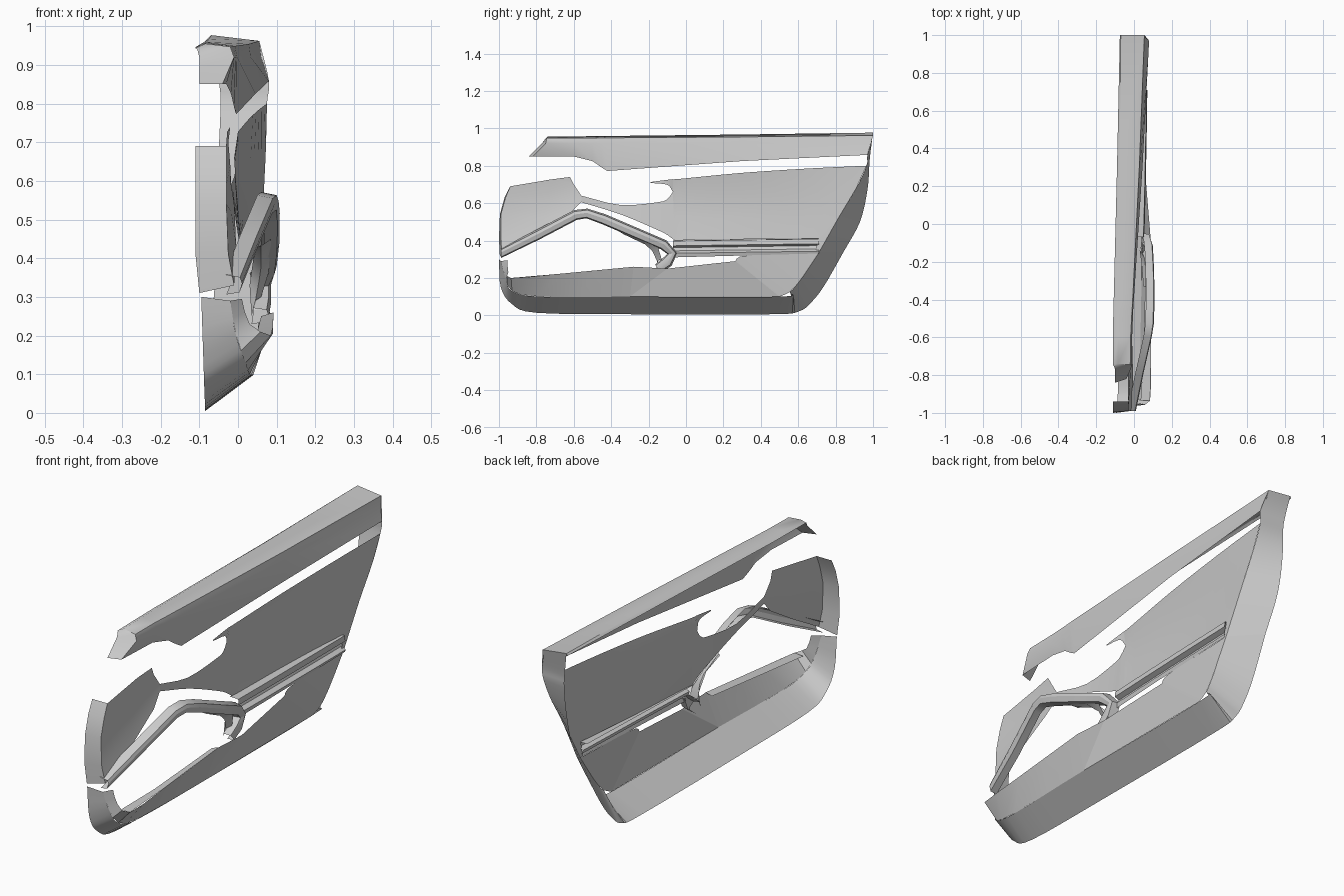
import bpy, math
from mathutils import Vector


def curve(pts, n):
    """Catmull-Rom resampling of a polyline, n steps per span."""
    p = [Vector(q) for q in pts]
    if n == 1:
        return p
    p = [2 * p[0] - p[1]] + p + [2 * p[-1] - p[-2]]
    out = []
    for i in range(1, len(p) - 2):
        a, b, c, d = p[i - 1:i + 3]
        for k in range(n):
            t = k / n
            out.append(0.5 * (2 * b + (c - a) * t + (2 * a - 5 * b + 4 * c - d) * t * t
                              + (3 * b - a - 3 * c + d) * t ** 3))
    return out + [p[-2]]


def loft(name, rows, n=1, angle=30):
    """Sheet surface through rows of (x, y, z) points."""
    rows = [curve(r, n) for r in rows]
    m = len(rows[0])
    verts = [v for r in rows for v in r]
    faces = [(i * m + j, i * m + j + 1, (i + 1) * m + j + 1, (i + 1) * m + j)
             for i in range(len(rows) - 1) for j in range(m - 1)]
    me = bpy.data.meshes.new(name)
    me.from_pydata(verts, [], faces)
    me.validate()
    ob = bpy.data.objects.new(name, me)
    bpy.context.collection.objects.link(ob)
    bpy.context.view_layer.objects.active = ob
    ob.select_set(True)
    bpy.ops.object.mode_set(mode='EDIT')
    bpy.ops.mesh.select_all(action='SELECT')
    bpy.ops.mesh.normals_make_consistent(inside=False)
    bpy.ops.object.mode_set(mode='OBJECT')
    bpy.ops.object.shade_smooth_by_angle(angle=math.radians(angle))
    ob.select_set(False)
    return ob


# window sill rail: sections from outer lip to lower edge
loft("sill_rail", [
    [(-.11, -.75, .943), (-.105, -.755, .94), (-.10, -.77, .92), (-.10, -.80, .89), (-.10, -.84, .85)],
    [(-.11, -.74, .943), (-.085, -.74, .955), (-.02, -.745, .947), (-.01, -.75, .92), (-.04, -.82, .85)],
    [(-.11, -.60, .945), (-.084, -.60, .957), (-.018, -.60, .948), (-.01, -.60, .92), (-.03, -.60, .85)],
    [(-.11, -.50, .946), (-.083, -.50, .958), (-.013, -.50, .948), (-.006, -.50, .92), (-.018, -.50, .825)],
    [(-.109, -.45, .947), (-.082, -.45, .959), (-.01, -.45, .949), (-.004, -.45, .92), (-.01, -.45, .79)],
    [(-.108, -.42, .947), (-.082, -.42, .959), (-.008, -.42, .949), (-.002, -.42, .92), (-.005, -.42, .772)],
    [(-.09, .30, .957), (-.075, .30, .967), (.028, .30, .954), (.033, .30, .92), (.045, .30, .825)],
    [(-.075, 1.0, .967), (-.07, 1.0, .977), (.055, 1.0, .962), (.06, .99, .92), (.08, .97, .858)],
], angle=40)

# rear return wall following the door's trailing edge
loft("rear_wall", [
    [(.055, 1, .962), (.08, .97, .858), (.075, .965, .80), (.072, .91, .68), (.065, .82, .53), (.06, .71, .335)],
    [(-.07, 1, .977), (-.05, .985, .86), (-.045, .98, .80), (-.05, .97, .67), (-.055, .93, .50), (-.06, .84, .335)],
], n=4)

# upper trim field behind the latch opening
loft("upper_panel", [
    [(0, -.07, .727), (.005, 0, .733), (.03, .30, .762), (.055, .65, .785), (.075, .965, .80)],
    [(-.01, -.07, .66), (-.005, 0, .64), (.015, .30, .64), (.042, .60, .65), (.072, .91, .68)],
    [(-.002, -.07, .54), (0, 0, .52), (.015, .25, .52), (.037, .55, .52), (.065, .82, .53)],
    [(.01, -.06, .40), (.015, 0, .402), (.025, .25, .406), (.04, .50, .41), (.058, .71, .412)],
], n=3)
loft("upper_panel_corner", [
    [(.065, .82, .53), (.06, .71, .335)],
    [(.058, .71, .412), (.06, .69, .335)]])

# hook and neck around the latch opening
loft("latch_hook", [
    [(0, -.19, .713), (0, -.13, .721), (0, -.07, .728)],
    [(0, -.19, .708), (0, -.10, .698), (-.01, -.07, .66)]], n=4)
loft("latch_neck", [
    [(-.02, -.56, .64), (-.02, -.35, .59), (-.012, -.15, .605), (-.008, -.10, .622), (-.01, -.07, .66)],
    [(-.02, -.56, .605), (-.012, -.35, .54), (0, -.16, .46), (.005, -.10, .43), (.01, -.06, .40)],
], n=3)

# front upper panel with its outward return
loft("front_panel", [
    [(-.11, -.94, .69), (-.11, -.97, .63), (-.11, -.995, .54), (-.11, -1, .41), (-.10, -.995, .31)],
    [(-.03, -.94, .69), (-.03, -.965, .63), (-.03, -.99, .54), (-.025, -.99, .41), (-.01, -.985, .33)],
    [(-.028, -.72, .727), (-.033, -.73, .66), (-.03, -.74, .59), (-.017, -.77, .52), (-.005, -.80, .435)],
    [(-.02, -.62, .74), (-.025, -.60, .70), (-.02, -.56, .64), (-.02, -.56, .605), (-.01, -.62, .545)],
], angle=35)

# grip band: path swept with a channel-shaped section
path = [(.01, -.99, .33, 0, 1), (.05, -.79, .43, -.3, 1), (.095, -.59, .535, -.3, 1),
        (.105, -.53, .543, .1, 1), (.108, -.44, .512, .4, 1), (.107, -.26, .435, .4, 1),
        (.10, -.12, .375, .6, .9), (.085, -.075, .33, 1, .1), (.085, -.105, .285, 1, -.7),
        (.08, -.15, .252, .7, -.8)]
rows = []
for dx, w in ((-.045, .028), (-.005, .02), (0, .005), (-.006, -.018), (-.04, -.024)):
    rows.append([(x + dx, y + a * w, z + b * w) for x, y, z, a, b in path])
loft("grip_band", rows)

# small trim strip inside the grip opening
loft("grip_recess", [
    [(.085, -.36, .45), (.085, -.25, .41), (.08, -.15, .365), (.06, -.13, .30)],
    [(.06, -.33, .432), (.06, -.22, .38), (.055, -.18, .345), (.045, -.155, .29)],
    [(.05, -.33, .43), (.04, -.21, .40), (.03, -.14, .33), (.035, -.16, .25)]])

# armrest ledge: step, groove and lower lip
prof = ((-.045, .40), (0, .398), (.003, .372), (-.02, .362), (-.015, .345), (.005, .332), (.0, .308))
ends = ((-.07, .05, 1.0), (.15, .056, 1.0), (.45, .062, 1.0), (.71, .066, .95))
loft("armrest_ledge", [
    [(x + dx * s, y, max(z + .014 * (y + .07), .31 + .027 * (y + .07))) for y, x, s in ends]
    for dx, z in prof])

# lower panel: outer rim, knee line and upper edge
rim = [(-.095, -1, .30), (-.09, -.99, .15), (-.087, -.93, .06), (-.085, -.80, .014), (-.085, -.30, .006),
       (-.085, .45, .006), (-.083, .60, .02), (-.08, .67, .07), (-.073, .74, .16), (-.06, .84, .335)]
knee = [(-.02, -.99, .29), (-.005, -.965, .20), (.02, -.93, .13), (.03, -.78, .10), (.04, -.30, .10),
        (.04, .50, .10), (.045, .555, .125), (.05, .605, .18), (.055, .65, .245), (.06, .71, .335)]
top = [(.01, -.955, .295), (.03, -.95, .23), (.085, -.935, .20), (.09, -.70, .22), (.09, -.10, .25),
       (.06, .265, .29), (.06, .29, .315), (.06, .42, .325), (.06, .58, .33), (.06, .71, .335)]
loft("lower_rim", [rim, knee], n=4, angle=40)
loft("lower_front", [knee[:5], top[:4] + [(.092, -.28, .26)]], n=2)
loft("lower_front_gusset", [[knee[4], knee[4]], [(.092, -.28, .26), top[4]]])
loft("map_pocket", [
    [(.04, -.30, .10), (.04, .50, .10)],
    [(.09, -.10, .25), (.06, .265, .29)]])
loft("lower_rear", [knee[5:], top[5:]], n=2)

# slot edge folded inward along the top of the lower front panel
loft("slot_edge", [
    [(.085, -.935, .20), (.09, -.70, .22), (.092, -.28, .26)],
    [(.035, -.935, .198), (.05, -.70, .212), (.06, -.28, .25)]])
